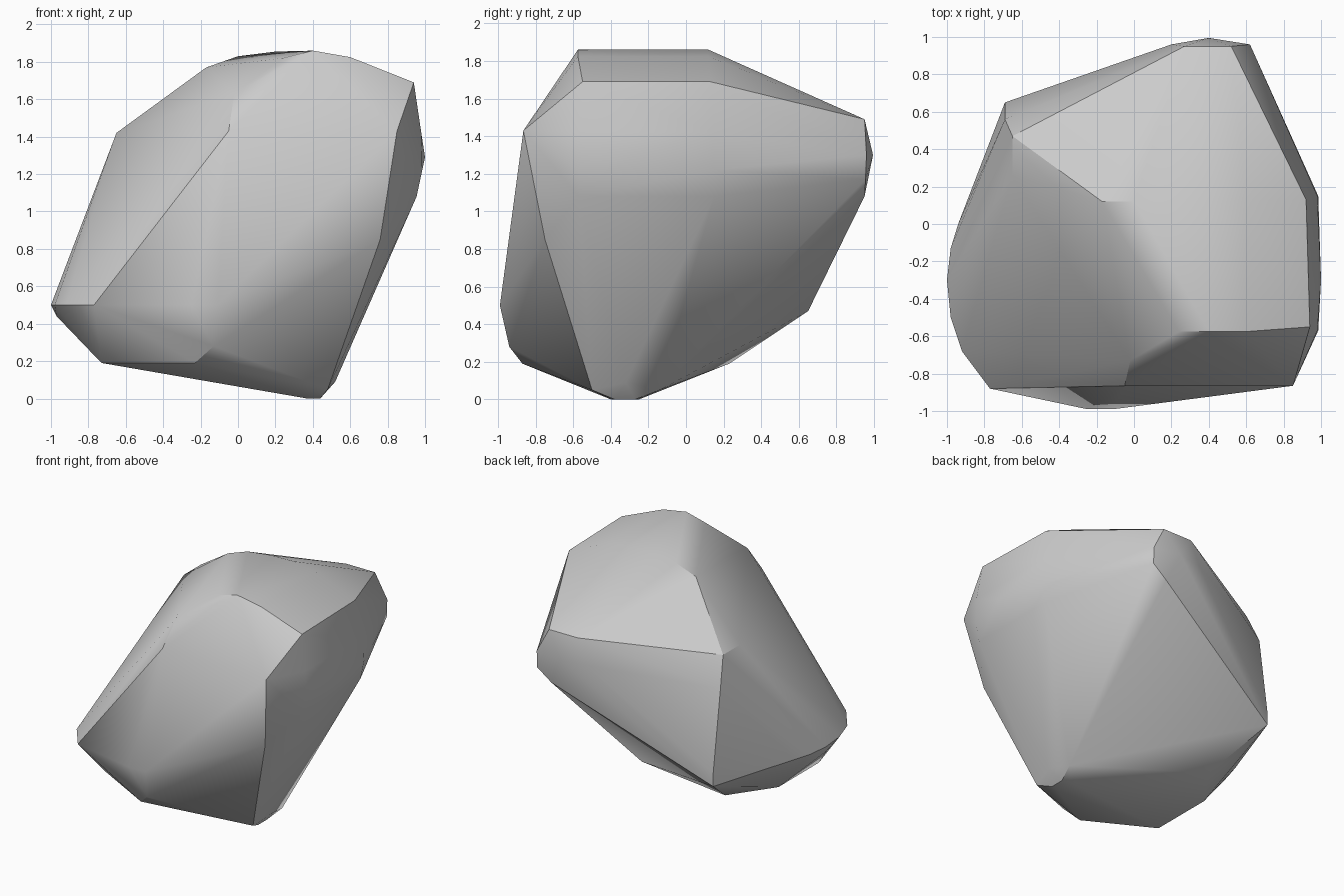
import bpy
import bmesh
import math

default = bpy.data.objects.get("Cube")
if default:
    bpy.data.objects.remove(default, do_unlink=True)

stone = bpy.data.materials.new("grey_stone")
stone.use_nodes = True
grey = (0.6, 0.6, 0.6, 1)
stone.diffuse_color = grey
stone.node_tree.nodes["Principled BSDF"].inputs["Base Color"].default_value = grey

bm = bmesh.new()


def corner(x, y, z):
    bm.verts.new((x, y, z))


def ridge(profile, front, back):
    """Carry an x-z profile from the front y to the back y."""
    for x, z in profile:
        corner(x, front, z)
        corner(x, back, z)


def ring(outline, z):
    """Lay an x-y outline at one height."""
    for x, y in outline:
        corner(x, y, z)


# rounded crest along the top
ridge([(.24, 1.82), (.4, 1.86), (.6, 1.825)], -.575, .12)
ring([(.94, -.55), (.92, .13)], 1.69)
corner(.2, .12, 1.855)
corner(0, .12, 1.83)
corner(-.17, .12, 1.77)

# rounded left flank
ridge([(.98, 1.42), (.985, 1.22), (.955, 1.08)], -.57, .15)
corner(1, -.3, 1.29)

# front face and its upper edge
ring([(-.05, -.865), (.85, -.865)], 1.43)
corner(-.02, -.73, 1.63)
corner(-.42, -.79, 1.04)
corner(.76, -.75, .85)
ring([(-.77, -.88), (-.25, -.99), (-.11, -.99)], .5)
corner(-.13, -.94, .28)

# rounded right foot
ring([(-.92, -.68), (-.98, -.5), (-1, -.3), (-.98, -.13), (-.94, 0)], .5)
corner(-.97, -.35, .44)
ring([(-.73, -.6), (-.73, -.1), (-.5, .23), (-.23, -.87)], .19)

# bottom tip
ring([(.37, -.4), (.37, -.25), (.44, -.38), (.44, -.27)], 0)
ring([(.48, -.5), (.48, -.14)], .05)
corner(.52, -.32, .09)

# back right edge
ring([(-.65, .26), (-.65, .47)], 1.42)
corner(-.69, .56, 1.2)
corner(-.69, .65, .57)
corner(-.69, .65, .47)

# blunt back knob
ring([(.27, .95), (.52, .95)], 1.49)
ring([(.2, .96), (.4, .995), (.62, .96)], 1.3)
corner(.62, .955, 1.17)
corner(.5, .95, 1.08)

# wrap the corners into one solid boulder
hull = bmesh.ops.convex_hull(bm, input=bm.verts)
loose = [v for v in bm.verts if not v.link_faces]
bmesh.ops.delete(bm, geom=loose, context="VERTS")
bmesh.ops.dissolve_limit(bm, angle_limit=math.radians(1),
                         verts=bm.verts, edges=bm.edges)
bmesh.ops.recalc_face_normals(bm, faces=bm.faces)
mesh = bpy.data.meshes.new("boulder")
bm.to_mesh(mesh)
bm.free()
mesh.materials.append(stone)

boulder = bpy.data.objects.new("boulder", mesh)
bpy.context.collection.objects.link(boulder)
bpy.ops.object.select_all(action="DESELECT")
boulder.select_set(True)
bpy.context.view_layer.objects.active = boulder
bpy.ops.object.shade_smooth_by_angle(angle=math.radians(30))
